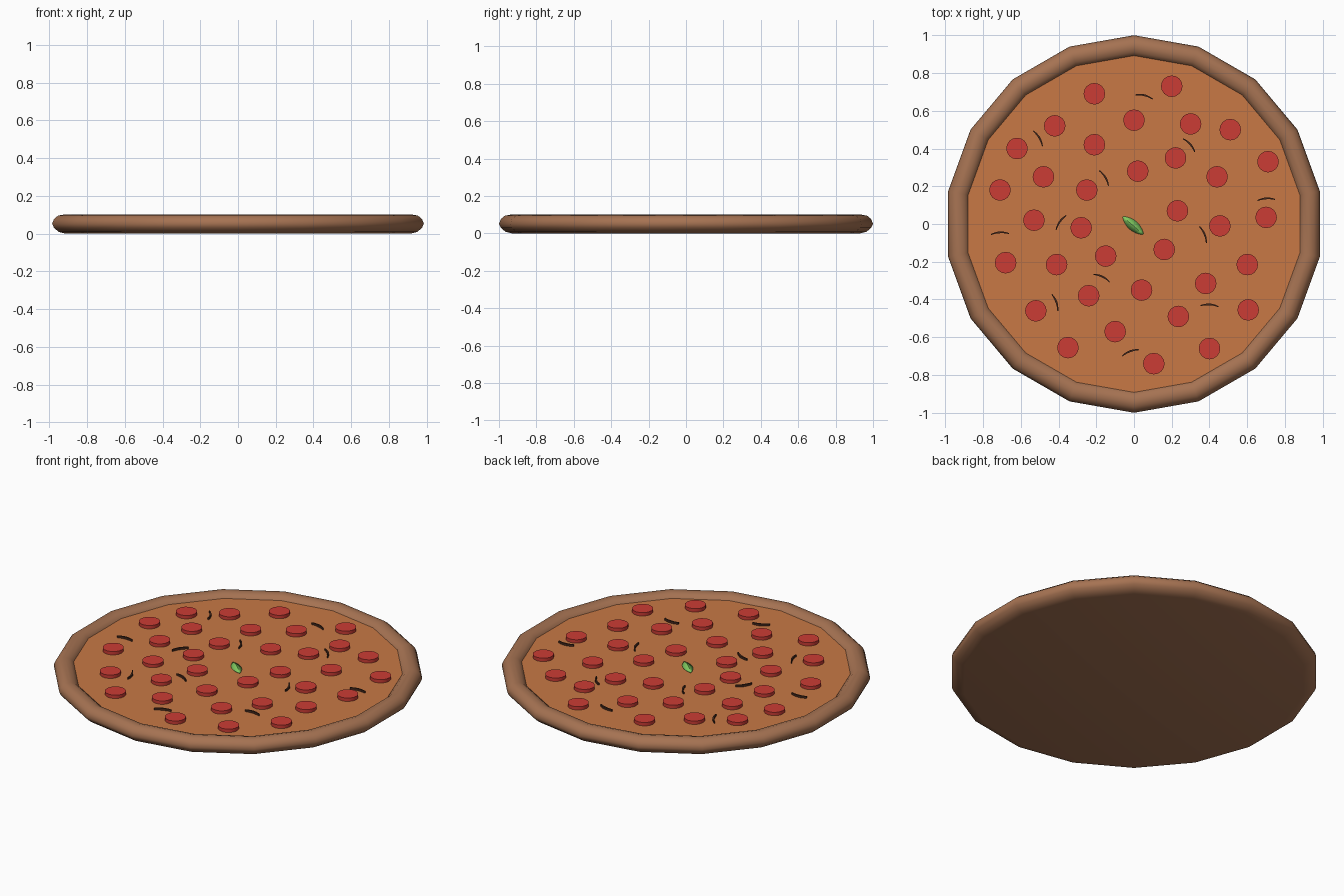
import bpy, bmesh, math
from mathutils import Vector

if "Cube" in bpy.data.objects:
    bpy.data.objects.remove(bpy.data.objects["Cube"])

SIDES = 18
CHEESE_Z = 0.075


def material(name, rgb):
    m = bpy.data.materials.new(name)
    m.diffuse_color = (*rgb, 1)
    m.use_nodes = True
    m.node_tree.nodes["Principled BSDF"].inputs["Base Color"].default_value = m.diffuse_color
    return m


CRUST = material("crust_brown", (0.38, 0.17, 0.085))
CHEESE = material("cheese_orange", (0.58, 0.19, 0.06))
SALAMI = material("salami_red", (0.6, 0.045, 0.035))
ONION = material("onion_brown", (0.06, 0.022, 0.012))
GREEN = material("basil_green", (0.22, 0.6, 0.12))


def finish(name, bm, mat, angle=40):
    bmesh.ops.recalc_face_normals(bm, faces=bm.faces)
    me = bpy.data.meshes.new(name)
    bm.to_mesh(me)
    bm.free()
    ob = bpy.data.objects.new(name, me)
    bpy.context.collection.objects.link(ob)
    me.materials.append(mat)
    bpy.ops.object.select_all(action='DESELECT')
    bpy.context.view_layer.objects.active = ob
    ob.select_set(True)
    bpy.ops.object.shade_smooth_by_angle(angle=math.radians(angle))
    return ob


def lathe(name, profile, sides, mat, angle=40, at=(0, 0, 0)):
    """Revolve (radius, z) points; open ends are capped where asked by radius."""
    bm = bmesh.new()
    rings = []
    for r, z in profile:
        rings.append([bm.verts.new((at[0] + r * math.cos(math.pi / 2 + k * math.tau / sides),
                                    at[1] + r * math.sin(math.pi / 2 + k * math.tau / sides),
                                    at[2] + z)) for k in range(sides)])
    for a, b in zip(rings, rings[1:]):
        for k in range(sides):
            n = (k + 1) % sides
            bm.faces.new((a[k], a[n], b[n], b[k]))
    bm.faces.new(rings[0])
    bm.faces.new(rings[-1])
    return finish(name, bm, mat, angle)


# crust: flat base with a rounded rim
lathe("crust", [(0.93, 0), (0.965, 0.009), (0.99, 0.03), (1.0, 0.052), (0.99, 0.077),
                (0.968, 0.095), (0.94, 0.1), (0.912, 0.092), (0.89, 0.072), (0.885, 0.05)],
      SIDES, CRUST, 60)

# cheese layer
lathe("cheese", [(0.886, 0.052), (0.892, CHEESE_Z)], SIDES, CHEESE)

# salami slices
SLICES = [(-.21, .69), (.2, .73), (0, .55), (-.42, .52), (.3, .53), (.51, .5), (-.62, .4),
          (-.21, .42), (.71, .33), (.22, .35), (.02, .28), (.44, .25), (-.48, .25),
          (-.71, .18), (-.25, .18), (.23, .07), (-.53, .02), (-.28, -.02), (.455, -.01),
          (.7, .035), (-.68, -.205), (-.41, -.215), (-.15, -.17), (.16, -.135),
          (.6, -.215), (-.24, -.38), (.04, -.35), (.38, -.315), (-.52, -.46),
          (-.1, -.57), (.235, -.49), (.605, -.455), (-.35, -.655), (.105, -.74), (.4, -.66)]
for i, (x, y) in enumerate(SLICES):
    lathe(f"salami_{i + 1}", [(0.057, -0.004), (0.057, 0.02)], 16, SALAMI,
          at=(x, y, CHEESE_Z))

# curved onion strips: x, y, heading in degrees
STRIPS = [(.055, .678, -14), (-.505, .455, -59), (.295, .42, -48), (-.155, .245, -59),
          (.7, .132, 4), (-.39, .01, 55), (-.71, -.048, 3), (.37, -.055, -67),
          (-.17, -.282, -25), (-.415, -.415, -70), (.4, -.43, -3), (-.02, -.678, 21)]
for i, (x, y, deg) in enumerate(STRIPS):
    a = math.radians(deg)
    bm = bmesh.new()
    rings = []
    for k in range(7):
        t = k / 3 - 1
        u, v = 0.047 * t, 0.009 * (1 - t * t) - 0.005
        w = 0.005 * (1 - 0.4 * abs(t))
        c = []
        for s, z in ((-w, -0.003), (w, -0.003), (w, 0.012), (-w, 0.012)):
            c.append(bm.verts.new((x + u * math.cos(a) - (v + s) * math.sin(a),
                                   y + u * math.sin(a) + (v + s) * math.cos(a),
                                   CHEESE_Z + z)))
        rings.append(c)
    for p, q in zip(rings, rings[1:]):
        for k in range(4):
            bm.faces.new((p[k], p[(k + 1) % 4], q[(k + 1) % 4], q[k]))
    bm.faces.new(rings[0])
    bm.faces.new(rings[-1])
    finish(f"onion_strip_{i + 1}", bm, ONION)

# basil leaf: pointed blade with a raised middle rib
bm = bmesh.new()
d = Vector((0.76, -0.65, 0))
side = Vector((0.65, 0.76, 0))
rows = []
for k in range(9):
    t = k / 8
    w = 0.003 + 0.024 * math.sin(math.pi * t) ** 0.8
    mid = d * (0.142 * (t - 0.5)) + Vector((-0.005, -0.008, CHEESE_Z + 0.004))
    lift = 0.014 * math.sin(math.pi * t)
    rows.append([bm.verts.new(mid - side * w),
                 bm.verts.new(mid + Vector((0, 0, lift))),
                 bm.verts.new(mid + side * w)])
for p, q in zip(rows, rows[1:]):
    for k in range(2):
        bm.faces.new((p[k], p[k + 1], q[k + 1], q[k]))
leaf = finish("basil_leaf", bm, GREEN)
sol = leaf.modifiers.new("thickness", 'SOLIDIFY')
sol.thickness = 0.004
